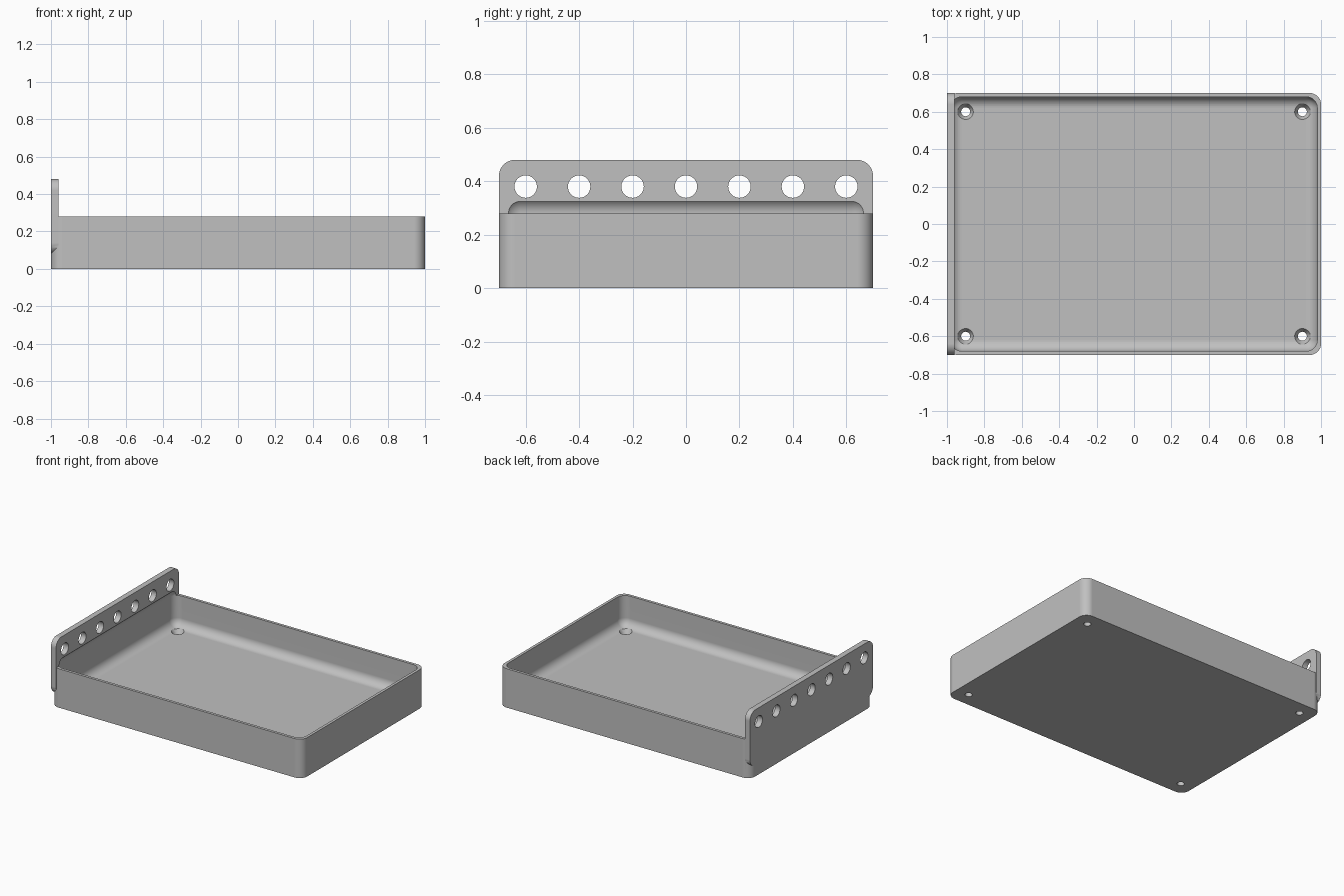
import bpy, bmesh, math
from mathutils import Matrix, Vector

cube = bpy.data.objects.get("Cube")
if cube:
    bpy.data.objects.remove(cube, do_unlink=True)

grey = bpy.data.materials.new("plain grey")
grey.use_nodes = True
colour = (0.53, 0.53, 0.53, 1)
grey.diffuse_color = colour
grey.node_tree.nodes["Principled BSDF"].inputs["Base Color"].default_value = colour

ROUND = 0.06


def add_object(name, bm):
    bmesh.ops.recalc_face_normals(bm, faces=bm.faces)
    mesh = bpy.data.meshes.new(name)
    bm.to_mesh(mesh)
    bm.free()
    mesh.materials.append(grey)
    obj = bpy.data.objects.new(name, mesh)
    bpy.context.collection.objects.link(obj)
    return obj


def rounded_box(name, low, high, axes):
    """Box whose edges running along the given axes are rounded."""
    low, high = Vector(low), Vector(high)
    bm = bmesh.new()
    bmesh.ops.create_cube(bm, size=1)
    for v in bm.verts:
        v.co = Vector([low[i] if v.co[i] < 0 else high[i] for i in range(3)])
    edges = [e for e in bm.edges
             if any(abs((e.verts[0].co - e.verts[1].co)[a]) > 1e-5 for a in axes)]
    bmesh.ops.bevel(bm, geom=edges, offset=ROUND, segments=9, profile=0.5,
                    affect='EDGES')
    return add_object(name, bm)


def add_cone(bm, centre, bottom, top, depth, turn=Matrix()):
    bmesh.ops.create_cone(bm, cap_ends=True, segments=36, radius1=bottom,
                          radius2=top, depth=depth,
                          matrix=Matrix.Translation(centre) @ turn)


def combine(target, tool, operation):
    mod = target.modifiers.new(tool.name, 'BOOLEAN')
    mod.operation, mod.solver, mod.object = operation, 'EXACT', tool
    bpy.context.view_layer.update()
    result = target.evaluated_get(bpy.context.evaluated_depsgraph_get())
    mesh = bpy.data.meshes.new_from_object(result)
    target.modifiers.clear()
    target.data = mesh
    bpy.data.objects.remove(tool, do_unlink=True)


# Tray body and the upright mounting plate flush with its end
tray = rounded_box("tray", (-1, -0.7, 0), (1, 0.7, 0.28), [2])
plate = rounded_box("mounting_plate", (-1, -0.7, 0.08), (-0.96, 0.7, 0.48), [0])
combine(tray, plate, 'UNION')

# Filleted cavity, which also leaves a shallow pocket in the plate
cavity = rounded_box("cavity_cutter", (-0.98, -0.68, 0.06), (0.98, 0.68, 0.34),
                     [0, 1, 2])
combine(tray, cavity, 'DIFFERENCE')

# Row of round holes through the plate
bm = bmesh.new()
for i in range(-3, 4):
    add_cone(bm, (-0.98, i * 0.2, 0.38), 0.042, 0.042, 0.1,
             Matrix.Rotation(math.pi / 2, 4, 'Y'))
combine(tray, add_object("plate_hole_cutter", bm), 'DIFFERENCE')

# Screw holes with countersinks in the floor corners
corners = [(x, y) for x in (-0.9, 0.9) for y in (-0.6, 0.6)]
for name, bottom, top, z, depth in (("screw_hole_cutter", 0.024, 0.024, 0.03, 0.2),
                                    ("countersink_cutter", 0.02, 0.044, 0.045, 0.04)):
    bm = bmesh.new()
    for x, y in corners:
        add_cone(bm, (x, y, z), bottom, top, depth)
    combine(tray, add_object(name, bm), 'DIFFERENCE')

# Smooth fillets with crisp edges
bpy.ops.object.select_all(action='DESELECT')
tray.select_set(True)
bpy.context.view_layer.objects.active = tray
bpy.ops.object.shade_smooth_by_angle(angle=math.radians(30))
weighted = tray.modifiers.new("even_shading", 'WEIGHTED_NORMAL')
weighted.keep_sharp = True
